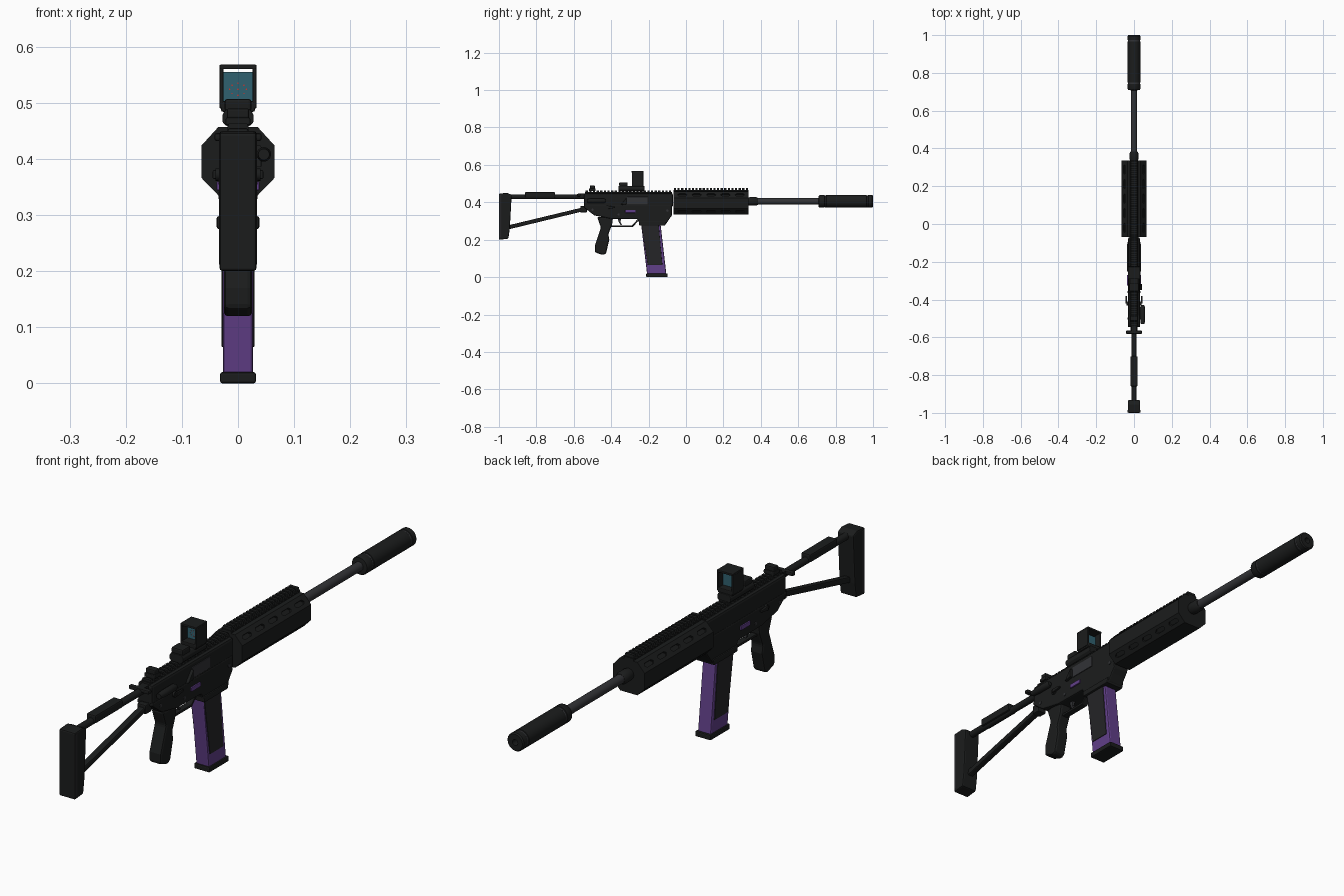
import bpy, bmesh, math
from mathutils import Vector

if "Cube" in bpy.data.objects:
    bpy.data.objects.remove(bpy.data.objects["Cube"])


def material(name, r, g, b):
    m = bpy.data.materials.new(name)
    m.diffuse_color = (r, g, b, 1)
    m.use_nodes = True
    m.node_tree.nodes["Principled BSDF"].inputs["Base Color"].default_value = m.diffuse_color
    return m


BLACK = material("black", 0.011, 0.012, 0.012)
STEEL = material("steel", 0.032, 0.033, 0.037)
PURPLE = material("purple", 0.12, 0.05, 0.25)
PANEL = material("panel", 0.018, 0.018, 0.02)
GLASS = material("glass", 0.03, 0.12, 0.16)
RED = material("red", 0.7, 0.03, 0.02)


def finish(bm, name, mat, bevel=0.0, smooth=False):
    bmesh.ops.recalc_face_normals(bm, faces=bm.faces)
    me = bpy.data.meshes.new(name)
    bm.to_mesh(me)
    bm.free()
    ob = bpy.data.objects.new(name, me)
    bpy.context.collection.objects.link(ob)
    me.materials.append(mat)
    if bevel:
        mod = ob.modifiers.new("bevel", "BEVEL")
        mod.width, mod.segments, mod.limit_method = bevel, 2, "ANGLE"
    if smooth:
        bpy.ops.object.select_all(action="DESELECT")
        ob.select_set(True)
        bpy.context.view_layer.objects.active = ob
        bpy.ops.object.shade_smooth_by_angle(angle=math.radians(35))
    return ob


def prism(bm, a, b):
    """Closed solid between two matching loops of points."""
    va, vb = [bm.verts.new(p) for p in a], [bm.verts.new(p) for p in b]
    bm.faces.new(va)
    bm.faces.new(vb[::-1])
    for i in range(len(a)):
        j = (i + 1) % len(a)
        bm.faces.new((va[i], vb[i], vb[j], va[j]))


def side_profile(name, pts, x0, x1, mat=BLACK, bevel=0.0):
    bm = bmesh.new()
    prism(bm, [(x0, y, z) for y, z in pts], [(x1, y, z) for y, z in pts])
    return finish(bm, name, mat, bevel)


def front_profile(name, pts, y0, y1, mat=BLACK, bevel=0.0):
    bm = bmesh.new()
    prism(bm, [(x, y0, z) for x, z in pts], [(x, y1, z) for x, z in pts])
    return finish(bm, name, mat, bevel)


def box(name, x, y, z, mat=BLACK, bevel=0.0):
    return side_profile(name, [(y[0], z[0]), (y[1], z[0]), (y[1], z[1]), (y[0], z[1])], x[0], x[1], mat, bevel)


def lathe(name, pts, origin, axis="Y", mat=BLACK, n=24):
    """Revolve (position, radius) pairs around an axis through origin."""
    bm = bmesh.new()
    rings = []
    for p, r in pts:
        ring = []
        for i in range(n):
            a = math.tau * i / n
            u, v = r * math.cos(a), r * math.sin(a)
            co = (u, p, v) if axis == "Y" else (p, u, v)
            ring.append(bm.verts.new(Vector(origin) + Vector(co)))
        rings.append(ring)
    for a, b in zip(rings, rings[1:]):
        for i in range(n):
            j = (i + 1) % n
            bm.faces.new((a[i], b[i], b[j], a[j]))
    bm.faces.new(rings[0])
    bm.faces.new(rings[-1])
    return finish(bm, name, mat, smooth=True)


def rail(name, y0, y1, z, count, w, h):
    """Rail base with evenly spaced trapezoid teeth."""
    bm = bmesh.new()
    step = (y1 - y0) / count
    def slab(a, b, zz, hh):
        sec = [(-w * .75, zz), (-w, zz + hh * .45), (-w * .8, zz + hh), (w * .8, zz + hh), (w, zz + hh * .45), (w * .75, zz)]
        prism(bm, [(x, a, q) for x, q in sec], [(x, b, q) for x, q in sec])
    slab(y0, y1, z, h * .5)
    for i in range(count):
        slab(y0 + step * (i + .2), y0 + step * (i + .8), z, h)
    return finish(bm, name, BLACK)


# Shoulder stock: butt plate, tube, cheek rest and lower strut
side_profile("butt_plate", [(-1, .2), (-.95, .205), (-.942, .26), (-.932, .44), (-.955, .45), (-1, .447)], -.033, .033, bevel=.005)
box("butt_pad_edge", (-.034, .034), (-.998, -.985), (.21, .44), PANEL, .003)
lathe("stock_tube", [(-.94, .013), (-.54, .013)], (0, 0, .43), n=16)
box("cheek_rest", (-.019, .019), (-.86, -.70), (.425, .455), bevel=.005)
side_profile("stock_strut", [(-.95, .255), (-.55, .352), (-.55, .373), (-.95, .277)], -.012, .012, bevel=.004)
box("strut_socket", (-.018, .018), (-.565, -.53), (.346, .38), bevel=.004)

# Receiver halves, with magazine well
side_profile("upper_receiver", [(-.545, .375), (-.07, .375), (-.07, .448), (-.545, .448)], -.031, .031, bevel=.008)
side_profile("lower_receiver", [(-.545, .372), (-.49, .33), (-.40, .312), (-.26, .31), (-.245, .28), (-.11, .28),
                                (-.09, .31), (-.075, .33), (-.075, .385), (-.545, .385)], -.033, .033, bevel=.005)
side_profile("magazine_well_lip", [(-.25, .275), (-.112, .275), (-.105, .298), (-.252, .298)], -.038, .038, bevel=.004)
rail("receiver_rail", -.54, -.075, .445, 24, .02, .018)

# Receiver controls
box("ejection_port", (.025, .034), (-.315, -.205), (.388, .43), STEEL, .002)
side_profile("case_deflector", [(-.35, .385), (-.318, .39), (-.318, .425)], .028, .042, bevel=.002)
lathe("forward_assist", [(-.53, .010), (-.50, .013), (-.44, .013), (-.43, .008)], (.046, 0, .408), n=16)
box("charging_handle", (-.042, .042), (-.582, -.564), (.432, .446), bevel=.004)
box("charging_handle_stem", (-.014, .014), (-.57, -.535), (.432, .446))
for s, side in ((1, "right"), (-1, "left")):
    lathe("selector_hub_" + side, [(.03 * s, .011), (.040 * s, .011)], (0, -.42, .372), "X", n=16)
    side_profile("selector_lever_" + side, [(-.42, .364), (-.38, .37), (-.38, .378), (-.42, .38)], .036 * s, .045 * s, bevel=.002)
    box("magazine_catch_" + side, tuple(sorted((.03 * s, .038 * s))), (-.325, -.27), (.344, .36), PURPLE, .002)
    for i, (y, z) in enumerate(((-.10, .355), (-.36, .335), (-.50, .36))):
        lathe(f"pin_{side}_{i}", [(.03 * s, .006), (.035 * s, .006)], (0, y, z), "X", STEEL, 12)

# Pistol grip, trigger and guard
side_profile("pistol_grip", [(-.475, .322), (-.39, .322), (-.395, .28), (-.415, .23), (-.41, .20), (-.428, .125),
                             (-.445, .118), (-.487, .133), (-.487, .17), (-.455, .265)], -.025, .025, bevel=.008)
side_profile("trigger_guard", [(-.40, .268), (-.285, .268), (-.255, .30), (-.262, .306), (-.288, .277), (-.40, .277)], -.012, .012, bevel=.002)
side_profile("trigger", [(-.365, .315), (-.345, .315), (-.351, .296), (-.343, .28), (-.35, .279), (-.36, .295)], -.005, .005, STEEL)

# Magazine with side panels and floor plate
side_profile("magazine", [(-.242, .30), (-.138, .30), (-.105, .015), (-.208, .015)], -.027, .027, PURPLE, .006)
for s, side in ((1, "right"), (-1, "left")):
    side_profile("magazine_panel_" + side, [(-.238, .28), (-.146, .28), (-.126, .065), (-.205, .065)], .02 * s, .0295 * s, PANEL, .002)
box("magazine_floor_plate", (-.032, .032), (-.213, -.098), (0, .02), bevel=.004)

# Faceted handguard with vent slots cut into all slanted and side faces
octagon = [(-.035, .335), (.035, .335), (.065, .366), (.065, .424), (.035, .457), (-.035, .457), (-.065, .424), (-.065, .366)]
guard = front_profile("handguard", octagon, -.068, .335)
bm = bmesh.new()
for s in (1, -1):
    for cx, cz, ang in ((.051, .4405, math.radians(47)), (.051, .3505, math.radians(-47))):
        n = Vector((s * math.cos(ang), 0, math.sin(ang)))
        t = Vector((-s * math.sin(ang), 0, math.cos(ang)))
        for i in range(5):
            c = Vector((s * cx, -.02 + i * .077, cz))
            sec = [(-.026, 0), (-.018, .008), (.018, .008), (.026, 0), (.018, -.008), (-.018, -.008)]
            loop = [c + Vector((0, a, 0)) + t * b for a, b in sec]
            prism(bm, [p - n * .008 for p in loop], [p + n * .02 for p in loop])
cutter = finish(bm, "slot_cutter", BLACK)
cutter.hide_render = True
cutter.hide_set(True)
cut = guard.modifiers.new("slots", "BOOLEAN")
cut.object, cut.operation, cut.solver = cutter, "DIFFERENCE", "EXACT"
rail("handguard_rail", -.068, .335, .455, 21, .021, .022)

# Barrel, collar and suppressor
lathe("barrel", [(.32, .017), (.73, .017)], (0, 0, .405), mat=STEEL)
lathe("barrel_collar", [(.33, .02), (.345, .023), (.375, .023), (.385, .018)], (0, 0, .405))
lathe("suppressor", [(.708, .018), (.71, .031), (.715, .034), (.74, .034), (.742, .031), (.748, .031), (.75, .034),
                     (.965, .034), (.967, .031), (.973, .031), (.975, .034), (.995, .034), (1.0, .030),
                     (1.0, .011), (.96, .011)], (0, 0, .405), n=32)
for y in (.745, .97):
    lathe("suppressor_band", [(y - .003, .0325), (y + .003, .0325)], (0, 0, .405), mat=STEEL, n=32)

# Rear sight
box("rear_sight_base", (-.022, .022), (-.518, -.484), (.46, .474), bevel=.003)
box("rear_sight_block", (-.02, .02), (-.513, -.487), (.472, .49), bevel=.004)

# Reflex sight: base, emitter block, open hood, lens and dotted reticle
front_profile("sight_base", [(-.02, .458), (.02, .458), (.028, .466), (.028, .478), (.022, .488), (-.022, .488), (-.028, .478), (-.028, .466)], -.362, -.222, bevel=.002)
box("sight_emitter", (-.024, .024), (-.357, -.312), (.484, .507), bevel=.005)
box("hood_floor", (-.03, .03), (-.29, -.228), (.484, .503), bevel=.003)
box("hood_roof", (-.033, .033), (-.292, -.226), (.56, .568), bevel=.002)
for s, side in ((1, "right"), (-1, "left")):
    box("hood_wall_" + side, tuple(sorted((.026 * s, .033 * s))), (-.29, -.228), (.49, .562), bevel=.002)
box("lens", (-.027, .027), (-.258, -.254), (.50, .555), GLASS)
for i in range(9):
    a, r = math.tau * i / 8, (.015 if i < 8 else 0)
    lathe(f"reticle_dot_{i}", [(-.2595, .0015), (-.257, .0015)], (r * math.cos(a), 0, .524 + r * .7 * math.sin(a)), mat=RED, n=6)
